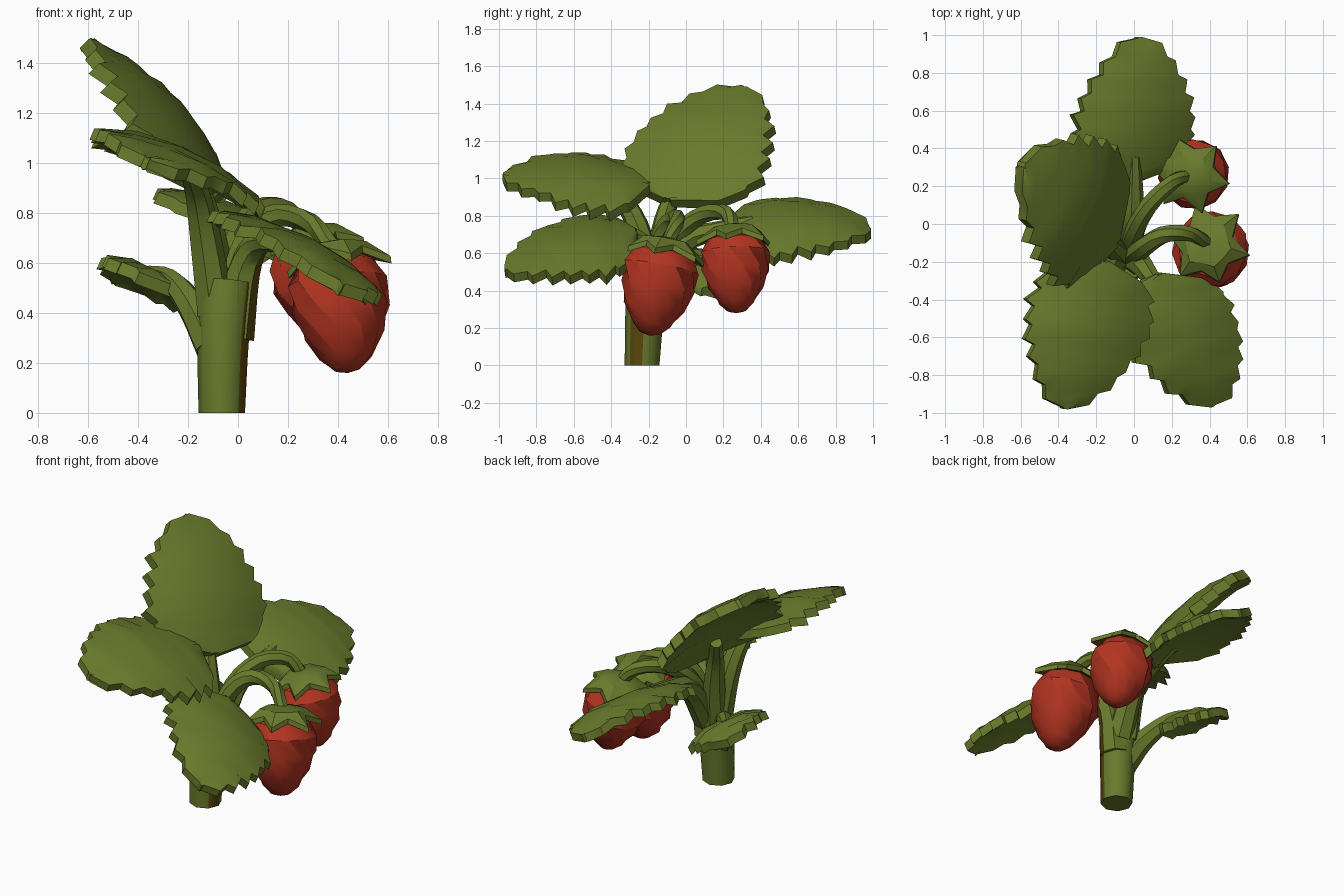
import bpy, bmesh, math, random
from mathutils import Vector as V

random.seed(4)
cube = bpy.data.objects.get("Cube")
if cube:
    bpy.data.objects.remove(cube)


def material(name, color):
    m = bpy.data.materials.new(name)
    m.use_nodes = True
    m.diffuse_color = color
    m.node_tree.nodes["Principled BSDF"].inputs["Base Color"].default_value = color
    return m


GREEN = material("leaf_green", (0.14, 0.195, 0.025, 1))
RED = material("berry_red", (0.45, 0.035, 0.015, 1))
BROWN = material("stem_brown", (0.105, 0.064, 0.004, 1))


def finish(name, bm, mats, angle=35):
    bmesh.ops.recalc_face_normals(bm, faces=bm.faces)
    me = bpy.data.meshes.new(name)
    bm.to_mesh(me)
    bm.free()
    for m in mats:
        me.materials.append(m)
    ob = bpy.data.objects.new(name, me)
    bpy.context.collection.objects.link(ob)
    bpy.ops.object.select_all(action='DESELECT')
    ob.select_set(True)
    bpy.context.view_layer.objects.active = ob
    bpy.ops.object.shade_smooth_by_angle(angle=math.radians(angle))
    return ob


def skin(bm, rings, closed=True):
    """Bridge successive rows of vertices with quads."""
    n = len(rings[0])
    for a, b in zip(rings, rings[1:]):
        for i in range(n if closed else n - 1):
            j = (i + 1) % n
            bm.faces.new((a[i], a[j], b[j], b[i]))


def thicken(bm, offset):
    """Close an open sheet by extruding a copy along the offset."""
    new = bmesh.ops.extrude_face_region(bm, geom=bm.faces[:], use_keep_orig=True)["geom"]
    bmesh.ops.translate(bm, vec=offset, verts=[g for g in new if isinstance(g, bmesh.types.BMVert)])


def smooth_path(pts, steps):
    """Catmull-Rom samples through the points."""
    p = [pts[0] * 2 - pts[1]] + pts + [pts[-1] * 2 - pts[-2]]
    out = []
    for i in range(1, len(p) - 2):
        a, b, c, d = p[i - 1:i + 3]
        for k in range(steps):
            t = k / steps
            out.append((b * 2 + (c - a) * t + (a * 2 - b * 5 + c * 4 - d) * t * t
                        + (b * 3 - a - c * 3 + d) * t ** 3) / 2)
    return out + [pts[-1]]


def tube(name, pts, r0, r1, sides=7, steps=3, mats=(GREEN,)):
    path = smooth_path([V(p) for p in pts], steps)
    bm = bmesh.new()
    rings = []
    for i, p in enumerate(path):
        d = (path[min(i + 1, len(path) - 1)] - path[max(i - 1, 0)]).normalized()
        if i == 0 and p.z == 0:
            d = V((0, 0, 1))
        q = V((0, 0, 1)).rotation_difference(d)
        r = r0 + (r1 - r0) * i / (len(path) - 1)
        ang = [math.tau * k / sides for k in range(sides)]
        rings.append([bm.verts.new(p + q @ V((r * math.cos(a), r * math.sin(a), 0))) for a in ang])
    skin(bm, rings)
    bm.faces.new(rings[0])
    bm.faces.new(rings[-1])
    return finish(name, bm, mats, 50)


def leaf(name, base, tip, side, bow=0.08, droop=0.07, thick=0.05, rows=17):
    """Serrated blade from base to tip; side is the half-width vector."""
    base, side = V(base), V(side)
    axis = V(tip) - base
    n = side.cross(axis).normalized()
    bm = bmesh.new()
    grid = []
    for i in range(rows):
        u = i / (rows - 1)
        w = max(math.sin(math.pi * u ** 0.66), 0) ** 0.6 + 0.06
        row = []
        for s in (-1, -0.55, 0, 0.55, 1):
            t, k = u, s * w
            if abs(s) == 1:
                k *= (1.05 if i % 2 else 0.93) + random.uniform(-0.04, 0.04)
                t += random.uniform(0.01, 0.03) if i % 2 else -0.01
            lift = bow * 4 * u * (1 - u) - droop * k * k
            lift -= 0.012 if s == 0 else random.uniform(0, 0.015)
            row.append(bm.verts.new(base + axis * t + side * k + n * lift))
        grid.append(row)
    skin(bm, grid, closed=False)
    thicken(bm, n * -thick)
    finish(name, bm, (GREEN,), 40)


def berry(name, top, tip, radius, sides=11):
    top, tip = V(top), V(tip)
    axis = tip - top
    down = axis.normalized()
    q = V((0, 0, -1)).rotation_difference(down)
    bm = bmesh.new()
    rings = []
    for h, r in ((0, 0.45), (0.07, 0.8), (0.23, 1), (0.45, 1), (0.67, 0.82), (0.87, 0.52), (0.97, 0.27)):
        ring = []
        for k in range(sides):
            a = math.tau * (k + h * 3) / sides
            rr = radius * r * random.uniform(0.97, 1.03)
            ring.append(bm.verts.new(top + axis * h + q @ V((rr * math.cos(a), rr * math.sin(a), 0))))
        rings.append(ring)
    skin(bm, rings)
    for ring, p in ((rings[0], top), (rings[-1], tip)):
        c = bm.verts.new(p)
        for k in range(sides):
            bm.faces.new((ring[k], ring[(k + 1) % sides], c))
    finish(name, bm, (RED,), 30)

    # Star of sepals draped over the crown, brown underneath
    bm = bmesh.new()
    points = 6
    rings = []
    for inner, outer, zi, zo in ((0.2, 0.2, 0.055, 0.055), (0.55, 0.62, 0.04, 0.04), (0.72, 1.08, 0.01, -0.035)):
        ring = []
        for k in range(points * 2):
            a = math.tau * k / (points * 2) + 0.3
            r, z = (outer, zo) if k % 2 else (inner, zi)
            r *= radius * random.uniform(0.92, 1.08)
            ring.append(bm.verts.new(top + q @ V((r * math.cos(a), r * math.sin(a), z))))
        rings.append(ring)
    skin(bm, rings)
    bm.faces.new(rings[0])
    thicken(bm, down * 0.03)
    calyx = finish(name + "_calyx", bm, (GREEN, BROWN), 30)
    for f in calyx.data.polygons:
        if f.normal.dot(down) > 0.5:
            f.material_index = 1


# Main stem and the branch on its right, with a brown strip on one side
stem = tube("main_stem", [(-0.065, -0.235, 0), (-0.06, -0.22, 0.3), (-0.045, -0.19, 0.52)],
            0.093, 0.115, sides=8, mats=(GREEN, BROWN))
branch = tube("right_stalk", [(-0.02, -0.2, 0.3), (0.02, -0.2, 0.56), (0.08, -0.27, 0.68), (0.17, -0.42, 0.68)],
              0.085, 0.035, mats=(GREEN, BROWN))
for part in (stem, branch):
    for f in part.data.polygons:
        if f.normal.x > 0.7 and f.normal.y < 0:
            f.material_index = 1

# Leaf stalks
tube("top_stalk", [(-0.08, -0.18, 0.4), (-0.1, -0.14, 0.65), (-0.14, -0.1, 0.84), (-0.2, -0.02, 0.99)], 0.08, 0.035)
tube("left_stalk", [(-0.09, -0.2, 0.4), (-0.13, -0.24, 0.68), (-0.16, -0.32, 0.86), (-0.19, -0.45, 0.96)], 0.08, 0.04)
tube("back_stalk", [(-0.03, -0.17, 0.4), (-0.01, -0.02, 0.65), (0, 0.16, 0.72), (0, 0.36, 0.77)], 0.08, 0.035)
tube("low_stalk", [(-0.1, -0.21, 0.27), (-0.18, -0.13, 0.42), (-0.27, 0, 0.53), (-0.36, 0.11, 0.56)], 0.08, 0.03)

# Leaves
leaf("top_leaf", (-0.08, -0.1, 0.9), (-0.57, 0.31, 1.5), (0.15, 0.33, -0.07), bow=0.09, thick=0.06)
leaf("left_leaf", (-0.15, -0.2, 0.98), (-0.36, -0.98, 1.03), (-0.3, 0.05, 0.125))
leaf("right_leaf", (0.14, -0.27, 0.73), (0.42, -0.97, 0.53), (-0.28, -0.06, 0.14))
leaf("back_leaf", (-0.01, 0.22, 0.77), (0.04, 0.99, 0.74), (0.29, 0, -0.14))
leaf("low_leaf", (-0.23, -0.05, 0.51), (-0.48, 0.27, 0.57), (0.15, 0.13, -0.09), bow=0.05, droop=0.05, rows=13)

# Berries on arching stalks
berry("front_berry", (0.39, -0.11, 0.63), (0.44, -0.2, 0.16), 0.203)
berry("back_berry", (0.29, 0.26, 0.7), (0.37, 0.27, 0.28), 0.185)
tube("front_berry_stalk", [(-0.04, -0.2, 0.45), (0.04, -0.13, 0.7), (0.15, -0.06, 0.79), (0.29, -0.05, 0.76), (0.39, -0.1, 0.65)], 0.06, 0.035)
tube("back_berry_stalk", [(-0.03, -0.17, 0.45), (0.0, -0.05, 0.69), (0.08, 0.1, 0.81), (0.2, 0.22, 0.81), (0.29, 0.26, 0.7)], 0.06, 0.035)
